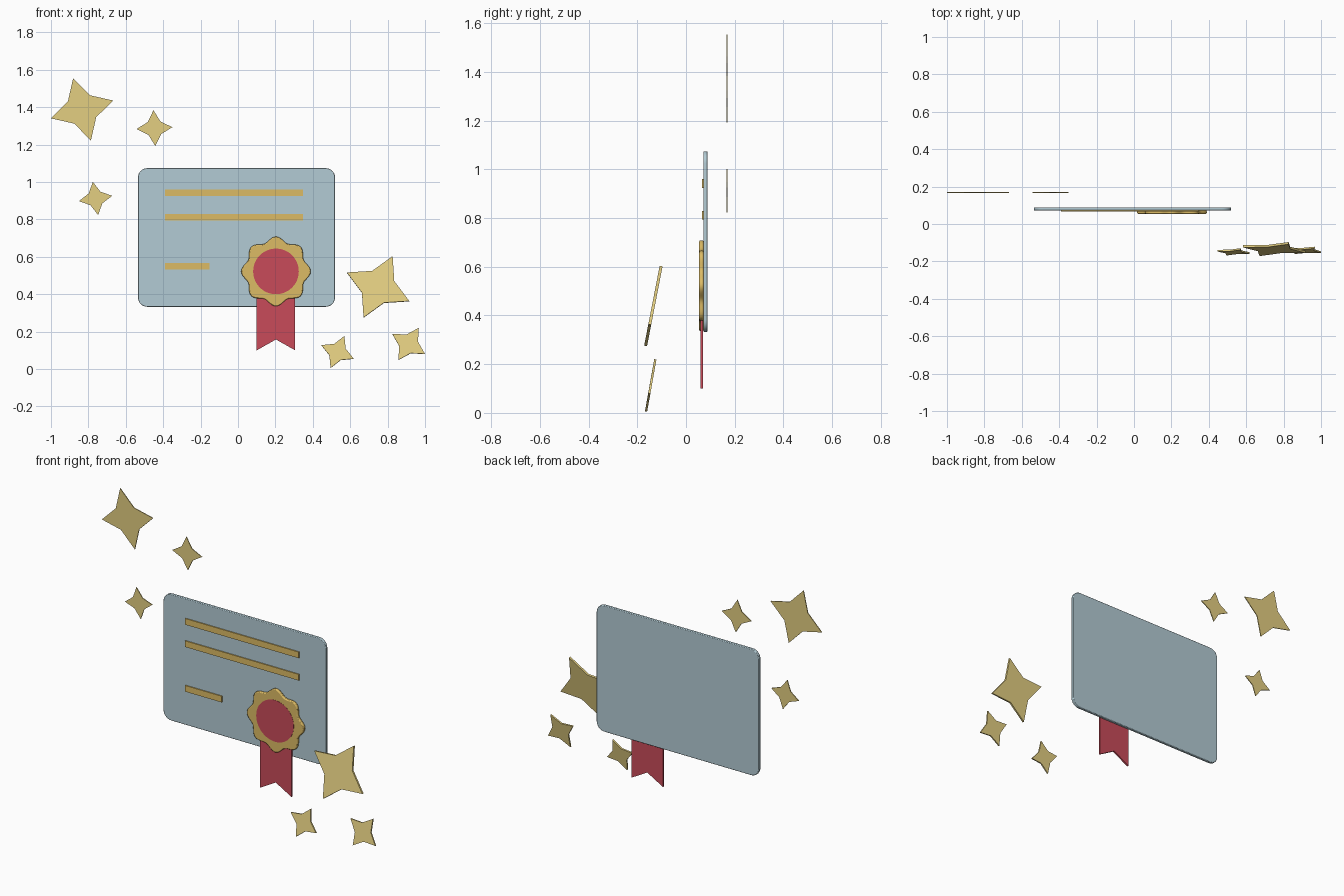
import bpy, bmesh
from math import sin, cos, pi, radians
from mathutils import Matrix

if "Cube" in bpy.data.objects:
    bpy.data.objects.remove(bpy.data.objects["Cube"])


def material(name, rgb):
    m = bpy.data.materials.new(name)
    m.diffuse_color = (*rgb, 1)
    m.use_nodes = True
    m.node_tree.nodes["Principled BSDF"].inputs["Base Color"].default_value = m.diffuse_color
    return m


BLUE = material("pale_blue", (0.45, 0.60, 0.66))
GOLD = material("gold", (0.72, 0.50, 0.13))
STAR = material("star_gold", (0.77, 0.62, 0.22))
RED = material("red", (0.58, 0.07, 0.10))


def plate(name, pts, y0, y1, mat, bevel=0.0, smooth=False):
    """Extrude an (x, z) outline from y0 (front) to y1 (back)."""
    bm = bmesh.new()
    face = bm.faces.new([bm.verts.new((x, y0, z)) for x, z in pts])
    ext = bmesh.ops.extrude_face_region(bm, geom=[face])
    moved = [v for v in ext["geom"] if isinstance(v, bmesh.types.BMVert)]
    bmesh.ops.translate(bm, verts=moved, vec=(0, y1 - y0, 0))
    bmesh.ops.recalc_face_normals(bm, faces=bm.faces)
    me = bpy.data.meshes.new(name)
    bm.to_mesh(me)
    bm.free()
    me.materials.append(mat)
    ob = bpy.data.objects.new(name, me)
    bpy.context.collection.objects.link(ob)
    if bevel:
        mod = ob.modifiers.new("bevel", "BEVEL")
        mod.width = bevel
        mod.segments = 2
        mod.limit_method = "ANGLE"
        mod.angle_limit = radians(50)
    if smooth:
        bpy.ops.object.select_all(action="DESELECT")
        ob.select_set(True)
        bpy.context.view_layer.objects.active = ob
        bpy.ops.object.shade_smooth_by_angle(angle=radians(35))
    return ob


def rounded_rect(x0, x1, z0, z1, r, n=8):
    pts = []
    for cx, cz, a in ((x1 - r, z1 - r, 0), (x0 + r, z1 - r, 90),
                      (x0 + r, z0 + r, 180), (x1 - r, z0 + r, 270)):
        for i in range(n + 1):
            t = radians(a + 90 * i / n)
            pts.append((cx + r * cos(t), cz + r * sin(t)))
    return pts


def polar(cx, cz, n, radius):
    return [(cx + radius(t) * cos(t), cz + radius(t) * sin(t))
            for t in (2 * pi * i / n for i in range(n))]


# Certificate board
plate("board", rounded_rect(-0.535, 0.519, 0.333, 1.074, 0.05),
      0.072, 0.089, BLUE, 0.003, True)

# Raised text bars
for i, (x1, z) in enumerate(((0.348, 0.942), (0.348, 0.811), (-0.152, 0.549))):
    plate(f"bar_{i + 1}", [(-0.39, z - 0.018), (x1, z - 0.018),
                           (x1, z + 0.018), (-0.39, z + 0.018)],
          0.066, 0.074, GOLD)

# Ribbon with swallowtail end
SX, SZ = 0.203, 0.522
plate("ribbon", [(SX - 0.103, 0.10), (SX, 0.158), (SX + 0.103, 0.10),
                 (SX + 0.103, 0.47), (SX - 0.103, 0.47)], 0.060, 0.070, RED)

# Scalloped seal and its red centre
plate("seal", polar(SX, SZ, 128, lambda t: 0.173 + 0.013 * cos(8 * t)),
      0.054, 0.072, GOLD, 0.005, True)
plate("seal_centre", polar(SX, SZ, 48, lambda t: 0.122),
      0.053, 0.060, RED, 0, True)

# Four-pointed stars: x, y, z, radius, turn, backward tilt, thickness
STARS = [
    (-0.834, 0.168, 1.388, 0.173, 106, 0, 0.005),
    (-0.447, 0.168, 1.288, 0.096, 93, 0, 0.005),
    (-0.762, 0.168, 0.912, 0.090, 99, 0, 0.005),
    (0.749, -0.134, 0.439, 0.184, 65, 11, 0.012),
    (0.532, -0.149, 0.091, 0.094, 67, 10, 0.009),
    (0.912, -0.141, 0.134, 0.103, 58, 10, 0.009),
]
for i, (x, y, z, r, turn, tilt, th) in enumerate(STARS):
    pts = []
    for k in range(8):
        a = radians(turn + 45 * k)
        d = r * (0.5 if k % 2 else 1)
        pts.append((d * cos(a), d * sin(a)))
    star = plate(f"star_{i + 1}", pts, -th / 2, th / 2, STAR)
    star.matrix_world = (Matrix.Translation((x, y, z))
                         @ Matrix.Rotation(radians(-tilt), 4, "X"))
